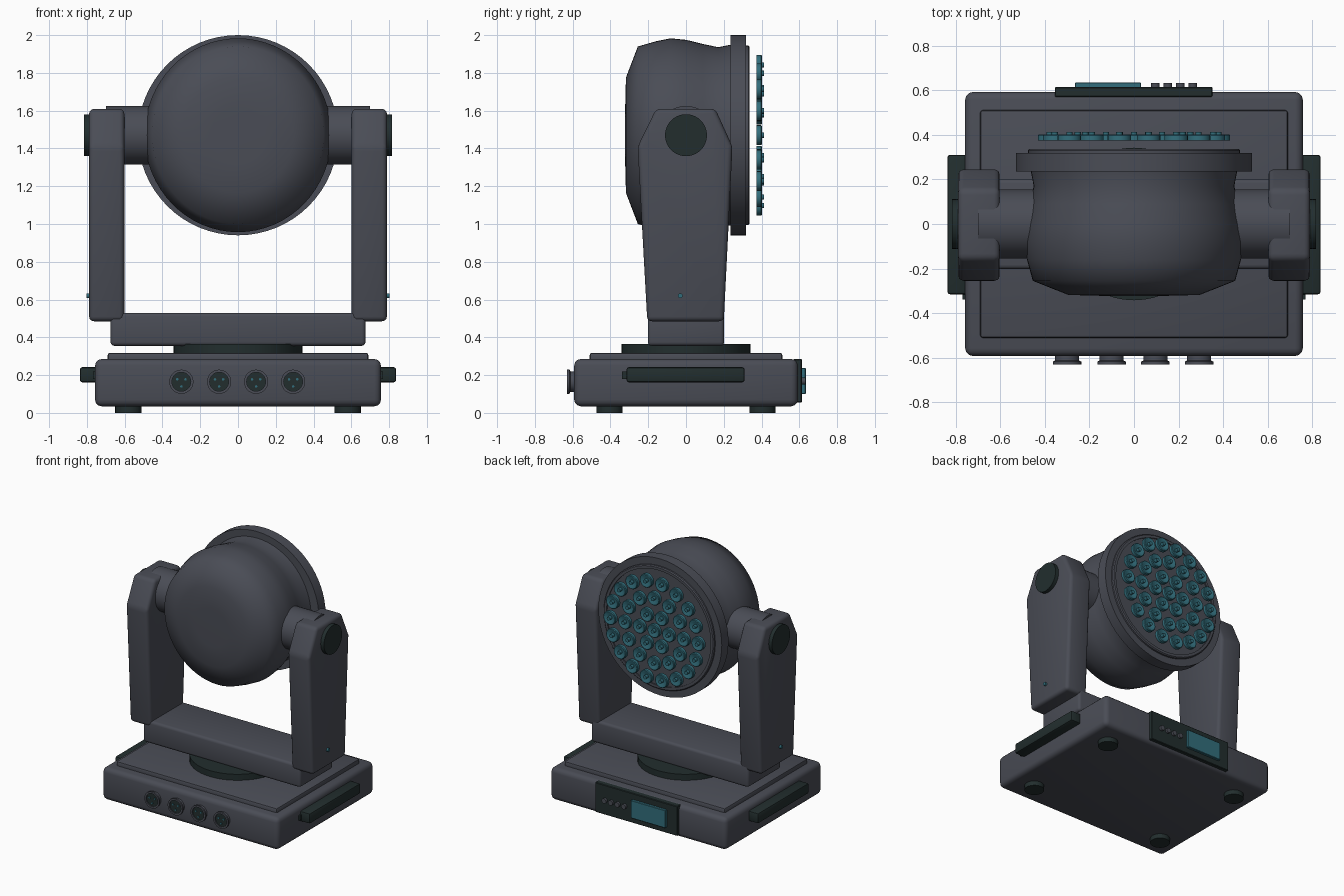
import bpy, bmesh, math
from mathutils import Matrix, Vector

if "Cube" in bpy.data.objects:
    bpy.data.objects.remove(bpy.data.objects["Cube"])


def material(name, rgb):
    m = bpy.data.materials.new(name)
    m.diffuse_color = (*rgb, 1)
    m.use_nodes = True
    m.node_tree.nodes["Principled BSDF"].inputs["Base Color"].default_value = m.diffuse_color
    return m


GREY = material("charcoal grey", (0.068, 0.073, 0.092))
DARK = material("dark rubber", (0.016, 0.027, 0.027))
TEAL = material("teal glass", (0.032, 0.155, 0.20))
HEAD_Z = 1.47


def finish(name, bm, mat, angle=35):
    bmesh.ops.recalc_face_normals(bm, faces=bm.faces)
    me = bpy.data.meshes.new(name)
    bm.to_mesh(me)
    bm.free()
    me.materials.append(mat)
    me.shade_smooth()
    me.set_sharp_from_angle(angle=math.radians(angle))
    ob = bpy.data.objects.new(name, me)
    bpy.context.collection.objects.link(ob)
    return ob


def round_edges(bm, width, segs):
    if width:
        edges = [e for e in bm.edges if e.calc_face_angle(0) > 0.2]
        bmesh.ops.bevel(bm, geom=edges, offset=width, segments=segs,
                        profile=0.5, affect='EDGES', clamp_overlap=True)


def box(name, x, y, z, mat, bevel=0.0, segs=3):
    """Box from (min, max) pairs."""
    bm = bmesh.new()
    bmesh.ops.create_cube(bm, size=1)
    for v in bm.verts:
        v.co = Vector([(r[0] + r[1]) / 2 + c * (r[1] - r[0])
                       for r, c in zip((x, y, z), v.co)])
    round_edges(bm, bevel, segs)
    return finish(name, bm, mat)


def lathe(name, profile, axis, loc, mat, segs=32, angle=35, squash=1.0):
    """Revolve (radius, distance) points about an axis direction."""
    bm = bmesh.new()
    rings = []
    for r, h in profile:
        if r == 0:
            rings.append([bm.verts.new((0, 0, h))])
        else:
            rings.append([bm.verts.new((r * math.cos(a), r * math.sin(a), h))
                          for a in [2 * math.pi * i / segs for i in range(segs)]])
    for a, b in zip(rings, rings[1:]):
        for i in range(segs):
            j = (i + 1) % segs
            if len(a) == 1:
                bm.faces.new((a[0], b[i], b[j]))
            elif len(b) == 1:
                bm.faces.new((a[i], a[j], b[0]))
            else:
                bm.faces.new((a[i], a[j], b[j], b[i]))
    rot = Vector((0, 0, 1)).rotation_difference(Vector(axis)).to_matrix().to_4x4()
    bm.transform(Matrix.Translation(loc) @ Matrix.Diagonal((squash, 1, 1, 1)) @ rot)
    return finish(name, bm, mat, angle)


def disc(name, r, h0, h1, axis, loc, mat, segs=32):
    return lathe(name, [(0, h0), (r, h0), (r, h1), (0, h1)], axis, loc, mat, segs)


X, Y, Z = (1, 0, 0), (0, 1, 0), (0, 0, 1)

# Base housing, raised lid and turntable
box("base_housing", (-0.757, 0.757), (-0.592, 0.592), (0.035, 0.285), GREY, 0.035)
box("base_lid", (-0.69, 0.69), (-0.51, 0.51), (0.26, 0.318), GREY, 0.012, 2)
disc("turntable", 0.342, 0.31, 0.365, Z, (0, 0, 0), DARK, 48)

# Feet
for sx in (-1, 1):
    for sy in (-1, 1):
        disc("foot", 0.07, 0, 0.05, Z, (sx * 0.58, sy * 0.405, 0), DARK, 24)

# Yoke crossbar
box("yoke_crossbar", (-0.675, 0.675), (-0.202, 0.202), (0.355, 0.53), GREY, 0.02)

# Yoke arms with pivots, caps, indicator lights and carry handles
ARM = [(-0.205, 0.485), (0.2, 0.485), (0.246, 1.41), (0.155, 1.61),
       (-0.158, 1.61), (-0.256, 1.41)]
for s in (-1, 1):
    bm = bmesh.new()
    inner = [bm.verts.new((s * 0.602, y, z)) for y, z in ARM]
    outer = [bm.verts.new((s * 0.788, y, z)) for y, z in ARM]
    bm.faces.new(inner)
    bm.faces.new(outer)
    for i in range(len(ARM)):
        j = (i + 1) % len(ARM)
        bm.faces.new((inner[i], inner[j], outer[j], outer[i]))
    bmesh.ops.recalc_face_normals(bm, faces=bm.faces)
    round_edges(bm, 0.025, 3)
    finish("yoke_arm", bm, GREY)

    axis = (s, 0, 0)
    disc("tilt_pivot", 0.155, 0.42, 0.70, axis, (0, 0, HEAD_Z), GREY, 40)
    disc("pivot_cap", 0.111, 0.77, 0.816, axis, (0, 0, HEAD_Z), DARK, 40)
    disc("indicator_light", 0.013, 0.77, 0.803, axis, (0, -0.03, 0.62), TEAL, 12)
    xs = sorted((s * 0.74, s * 0.837))
    box("carry_handle", xs, (-0.315, 0.31), (0.162, 0.242), DARK, 0.012, 2)
    xs = sorted((s * 0.74, s * 0.768))
    box("handle_hinge", xs, (-0.338, -0.30), (0.18, 0.218), DARK)

# Head shell, softly rounded rear
lathe("head_shell", [(0, -0.322), (0.15, -0.322), (0.305, -0.318), (0.47, -0.255),
                     (0.497, -0.16), (0.513, -0.08), (0.505, 0.0), (0.483, 0.09),
                     (0.466, 0.17), (0.482, 0.25)],
      Y, (0, 0, HEAD_Z), GREY, 64, angle=100, squash=0.965)

# Front rim and stepped bezel with lens plate
lathe("head_rim", [(0.40, 0.236), (0.53, 0.236), (0.53, 0.318), (0.475, 0.318),
                   (0.475, 0.33), (0.468, 0.337), (0.448, 0.337), (0.448, 0.328),
                   (0, 0.328)], Y, (0, 0, HEAD_Z), GREY, 64)

# Lenses in concentric rings
LENS = [(0, 0.374), (0.053, 0.374), (0.053, 0.397), (0.048, 0.402), (0.04, 0.402),
        (0.018, 0.388), (0.014, 0.388), (0.014, 0.413), (0, 0.413)]
for ring in range(4):
    count = max(1, ring * 6)
    for k in range(count):
        a = 2 * math.pi * k / count
        r = 0.126 * ring
        lathe("lens", LENS, Y, (r * math.cos(a), 0, HEAD_Z + r * math.sin(a)), TEAL, 20)

# Connector sockets with pins
for x in (-0.3, -0.1, 0.096, 0.292):
    loc = (x, 0, 0.165)
    lathe("socket_shell", [(0.054, 0.57), (0.054, 0.612), (0.064, 0.617), (0.064, 0.629),
                           (0.05, 0.629), (0.05, 0.615)], (0, -1, 0), loc, GREY, 28)
    disc("socket_face", 0.051, 0.60, 0.621, (0, -1, 0), loc, DARK, 28)
    for k in range(3):
        a = math.radians(30 + 120 * k)
        disc("socket_pin", 0.007, 0.61, 0.627, (0, -1, 0),
             (x + 0.025 * math.cos(a), 0, 0.165 + 0.025 * math.sin(a)), TEAL, 8)

# Control panel with screen and buttons
box("control_panel", (-0.355, 0.352), (0.57, 0.614), (0.055, 0.285), DARK, 0.004, 1)
box("screen", (-0.265, 0.032), (0.60, 0.634), (0.1, 0.238), TEAL, 0.003, 1)
for k in range(4):
    disc("panel_button", 0.019, 0.60, 0.632, Y, (0.096 + 0.056 * k, 0, 0.168), GREY, 16)
